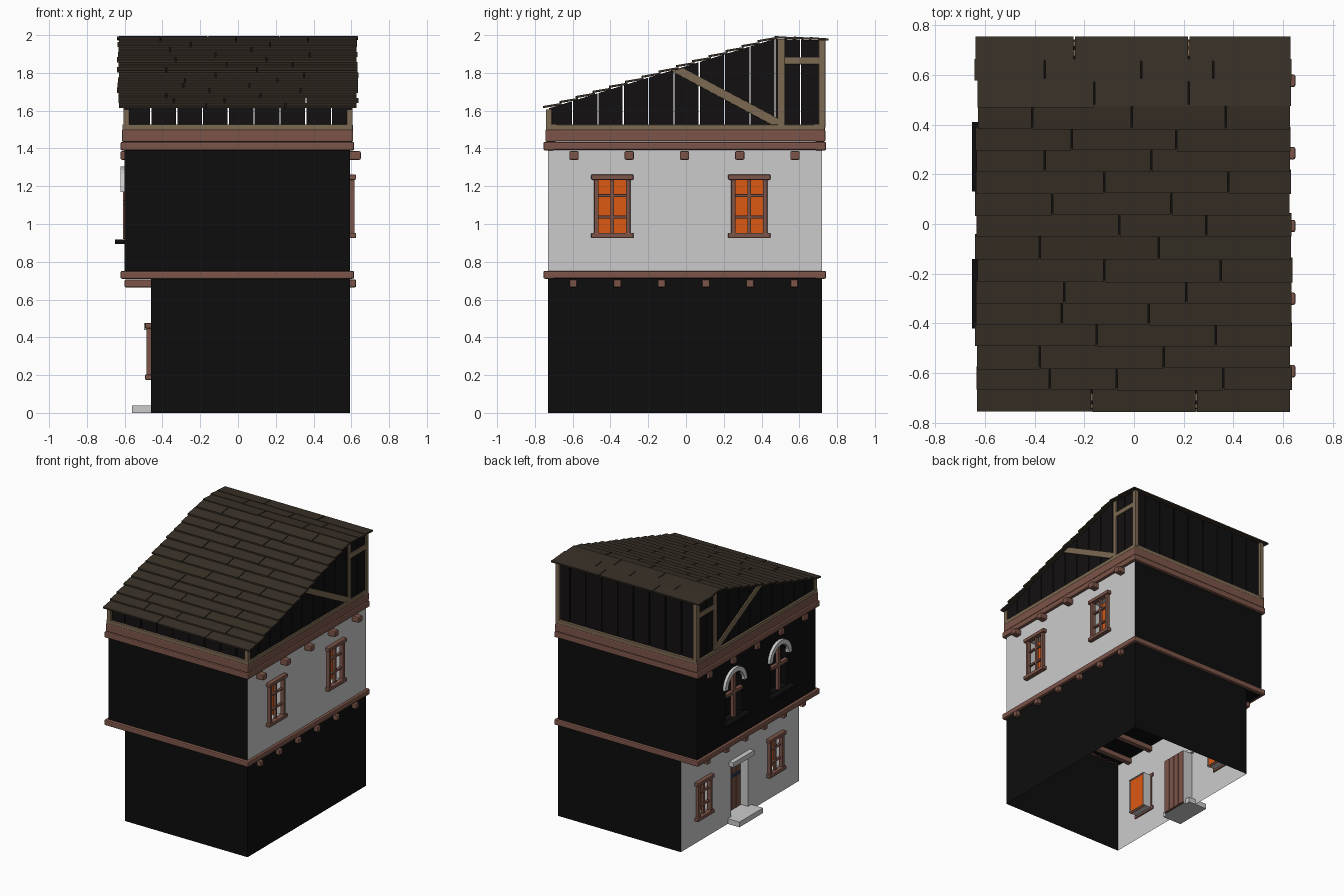
import bpy, bmesh, math, random
from mathutils import Vector, Matrix

if "Cube" in bpy.data.objects:
    bpy.data.objects.remove(bpy.data.objects["Cube"])
random.seed(4)


def mat(name, *c):
    m = bpy.data.materials.new(name)
    m.diffuse_color = (*c, 1)
    m.use_nodes = True
    m.node_tree.nodes["Principled BSDF"].inputs["Base Color"].default_value = m.diffuse_color
    return m


BROWN = mat("brown_wood", .2, .09, .065)
TAN = mat("tan_wood", .2, .14, .085)
DARK = mat("dark_wall", .004, .004, .004)
PLANK = mat("dark_plank", .006, .005, .005)
ROOF = mat("roof_wood", .04, .03, .02)
GLOW = mat("orange_pane", .72, .1, .006)
IRON = mat("iron", .02, .05, .08)


def finish(name, bm, m=None, bevel=0):
    bmesh.ops.recalc_face_normals(bm, faces=bm.faces)
    me = bpy.data.meshes.new(name)
    bm.to_mesh(me)
    bm.free()
    ob = bpy.data.objects.new(name, me)
    bpy.context.collection.objects.link(ob)
    if m:
        me.materials.append(m)
    if bevel:
        b = ob.modifiers.new("bevel", 'BEVEL')
        b.width, b.segments = bevel, 2
    return ob


def box(name, x, y, z, m=None, bevel=0):
    bm = bmesh.new()
    bmesh.ops.create_cube(bm, size=1)
    for v in bm.verts:
        v.co = [r[0] + (c + .5) * (r[1] - r[0]) for c, r in zip(v.co, (x, y, z))]
    return finish(name, bm, m, bevel)


def prism(name, pts, x0, x1, m=None, bevel=0):
    """Extrude a (y, z) outline along x."""
    bm = bmesh.new()
    f = bm.faces.new([bm.verts.new((x0, *p)) for p in pts])
    r = bmesh.ops.extrude_face_region(bm, geom=[f])
    for v in r['geom']:
        if isinstance(v, bmesh.types.BMVert):
            v.co.x = x1
    return finish(name, bm, m, bevel)


def sheet(name, pts, m=None):
    bm = bmesh.new()
    bm.faces.new([bm.verts.new(p) for p in pts])
    return finish(name, bm, m)


def rect(cy, w, z0, z1):
    return [(cy - w, z0), (cy + w, z0), (cy + w, z1), (cy - w, z1)]


def arch(cy, r, z0, zs, n=12):
    return [(cy - r, z0), (cy + r, z0)] + [
        (cy + r * math.cos(math.pi * i / n), zs + r * math.sin(math.pi * i / n)) for i in range(n + 1)]


def side_wall(name, x, z0, z1, openings, depth, m=None):
    """Wall sheet at x with recessed openings given as (y, z) outlines."""
    bm = bmesh.new()
    face = lambda ps: bm.faces.new([bm.verts.new(p) for p in ps])
    ext = [(min(p[0] for p in o), max(p[0] for p in o), min(p[1] for p in o), max(p[1] for p in o))
           for o in openings]
    ys = sorted({Y0, Y1, *[e for b in ext for e in b[:2]]})
    zs = sorted({z0, z1, *[e for b in ext for e in b[2:]]})
    for a, b in zip(ys, ys[1:]):
        for c, d in zip(zs, zs[1:]):
            cy, cz = (a + b) / 2, (c + d) / 2
            if not any(e[0] < cy < e[1] and e[2] < cz < e[3] for e in ext):
                face([(x, a, c), (x, b, c), (x, b, d), (x, a, d)])
    for o, e in zip(openings, ext):
        for p, q in zip(o, o[1:] + o[:1]):          # reveal
            if p != q:
                face([(x, *p), (x, *q), (x + depth, *q), (x + depth, *p)])
        if len(o) > 4:                              # corners above an arch
            arc, h = o[2:], len(o[2:]) // 2
            face([(x, *p) for p in arc[:h + 1]] + [(x, e[1], e[3])])
            face([(x, *p) for p in arc[h:]] + [(x, e[0], e[3])])
    return finish(name, bm, m)


Y0, Y1, XL, XU, XR = -.73, .72, -.46, -.6, .593
ZF, ZT = .72, 1.42

# Wall sheets, open at the bottom
for n, y in (("front", Y0), ("back", Y1)):
    sheet(f"lower_{n}_wall", [(XL, y, 0), (XR, y, 0), (XR, y, ZF), (XL, y, ZF)], DARK)
    sheet(f"upper_{n}_wall", [(XU, y, ZF), (XR, y, ZF), (XR, y, ZT), (XU, y, ZT)], DARK)
sheet("lower_right_wall", [(XR, Y0, 0), (XR, Y1, 0), (XR, Y1, ZF), (XR, Y0, ZF)], DARK)
for n, z in (("upper_floor", .71), ("attic_floor", 1.45)):
    sheet(n, [(XU, Y0, z), (XR, Y0, z), (XR, Y1, z), (XU, Y1, z)], DARK)

UP, LOW, ARCH = (-.39, .335), (-.43, .45), (-.28, .27)
side_wall("upper_right_wall", XR, ZF, ZT, [rect(c, .09, .94, 1.245) for c in UP], -.06)
side_wall("lower_left_wall", XL, 0, ZF,
          [rect(c, .08, .19, .46) for c in LOW] + [rect(0, .105, 0, .44)], .08)
side_wall("upper_left_wall", XU, ZF, ZT, [arch(c, .1, .92, 1.17) for c in ARCH], .05, DARK)


def window(name, x, s, cy, w, z0, z1):
    """Framed window on a side wall; s is the outward x direction."""
    def bar(n, a, b, c, d, o=.025, i=.01):
        box(f"{name}_{n}", sorted((x + s * o, x - s * i)), (a, b), (c, d), BROWN, .005)
    bar("top", cy - w - .022, cy + w + .022, z1 - .028, z1, .032)
    bar("sill", cy - w - .022, cy + w + .022, z0, z0 + .028, .032)
    for k in (-1, 1):
        c = cy + k * (w - .006)
        bar("post", c - .012, c + .012, z0 + .02, z1 - .02)
    bar("mullion", cy - .01, cy + .01, z0 + .02, z1 - .02, .012)
    for t in (.33, .67):
        z = z0 + (z1 - z0) * t
        bar("crossbar", cy - w, cy + w, z - .008, z + .008, .012)
    box(f"{name}_pane", sorted((x - s * .06, x - s * .064)), (cy - w, cy + w), (z0 + .01, z1 - .01), GLOW)


for c in UP:
    window("upper_window", XR, 1, c, .09, .925, 1.262)
for c in LOW:
    window("lower_window", XL, -1, c, .08, .175, .475)

# Arched windows on the left
for c in ARCH:
    prism("arched_pane", arch(c, .1, .92, 1.17), XU + .05, XU + .054, DARK)
    box("arched_mullion", (XU - .008, XU + .02), (c - .013, c + .013), (.92, 1.262), BROWN)
    box("arched_crossbar", (XU - .008, XU + .02), (c - .1, c + .1), (1.1, 1.125), BROWN)
    box("arched_sill", (-.652, XU + .03), (c - .14, c + .14), (.895, .918), DARK)
    ring = arch(c, .135, 1.17, 1.17)[2:] + arch(c, .1, 1.17, 1.17)[:1:-1]
    prism("arch_hood", ring, -.622, XU + .01)

# Door, lintel and step
for i in range(4):
    y = -.105 + i * .0525
    box("door_plank", (-.395, -.375), (y + .001, y + .0505), (.01, .44), BROWN, .004)
box("door_strap", (-.405, -.394), (-.09, .1), (.29, .31), IRON)
box("door_lintel", (-.497, XL + .02), (-.128, .128), (.44, .477))
box("door_step", (-.56, -.40), (-.145, .145), (0, .04))

# Ceiling joists that poke out under the upper floor
for i in range(6):
    y = -.597 + i * .234
    box("floor_joist", (-.6, .625), (y - .02, y + .02), (.665, .706), BROWN, .006)
for i in range(5):
    y = -.593 + i * .2925
    box("attic_joist", (-.622, .65), (y - .025, y + .025), (1.34, 1.386), BROWN, .008)


def ring_beams(name, x0, x1, y0, y1, z0, z1, m, w=.06, bevel=.008):
    """Four beams framing the plan."""
    for a, b in ((y0, y0 + w), (y1 - w, y1)):
        box(name, (x0, x1), (a, b), (z0, z1), m, bevel)
    for a, b in ((x0, x0 + w), (x1 - w, x1)):
        box(name, (a, b), (y0 + .01, y1 - .01), (z0 + .001, z1 - .001), m, bevel)


ring_beams("floor_band", -.622, .615, -.755, .742, .71, .752, BROWN)
ring_beams("attic_band_low", -.622, .615, -.755, .742, 1.39, 1.435, BROWN)
ring_beams("attic_band_high", -.615, .61, -.745, .738, 1.435, 1.5, BROWN)
ring_beams("attic_sill", -.612, .608, -.742, .735, 1.495, 1.527, TAN, bevel=.004)


def roof_z(y):
    return 1.605 + (y + .75) * .375 / 1.22 if y < .47 else 1.98 - (y - .47) * .03


# Attic plank walls
for s in (-1, 1):
    x = s * .59
    ys = [Y0 + .001] + [-.6 + i * .134 for i in range(10)] + [Y1]
    for a, b in zip(ys, ys[1:]):
        a, b = a + .003, b - .003
        top = [(b, roof_z(b))] + ([(.47, roof_z(.47))] if a < .47 < b else []) + [(a, roof_z(a))]
        prism("gable_plank", [(a, 1.5), (b, 1.5)] + top, x - .008, x + .008, PLANK)
for y in (Y0 + .012, Y1 - .012):
    for i in range(9):
        a = -.595 + i * .1367
        box("eave_plank", (a, min(a + .13, .59)), (y - .008, y + .008), (1.5, roof_z(y)), PLANK)

# Attic posts, rails and braces
for s in (-1, 1):
    x = sorted((s * .575, s * .607))
    for a, b in ((-.742, -.71), (.487, .522), (.702, .738)):
        box("attic_post", x, (a, b), (1.51, roof_z(a)), TAN, .003)
    box("attic_rail", x, (.52, .705), (1.845, 1.882), TAN, .003)
    prism("attic_brace", [(-.075, 1.808), (-.015, 1.826), (.495, 1.555), (.495, 1.527), (.45, 1.527)],
          x[0], x[1], TAN, .003)

# Roof boards, front row to back row, each with its joints
SPLITS = [(-.17, .25), (-.34, -.07, .36), (-.38, .12), (-.15, .33), (-.29, .06), (-.28, .21), (-.12, .35),
          (-.38, .1), (-.06, .29), (-.33, .15), (-.12, .38), (-.36, .07), (-.25, .17), (-.41, -.01, .37),
          (-.16, .22), (-.36, .03, .32), (-.24, .22)]
N = len(SPLITS)
EDGES = [-.755, -.668, -.583, -.493, -.406, -.32, -.235, -.145, -.05, .035, .122, .21, .295, .38,
         .472, .575, .655, .755]
for i, cuts in enumerate(SPLITS):
    ya, yb = EDGES[i], EDGES[i + 1]
    xs = [-.637 - random.uniform(-.006, .008), *cuts, .635 + random.uniform(-.006, .006)]
    yc = .01 if i < N - 1 else 0
    for a, b in zip(xs, xs[1:]):
        lift, j = (.01 if ya < .47 else .004), random.uniform(-.003, .003)
        za, zb = roof_z(ya) + lift, roof_z(yb)
        prism("roof_board", [(ya + j, za), (yb + yc, zb), (yb + yc, zb + .011), (ya + j, za + .011)],
              a + .003, b - .003, ROOF)
